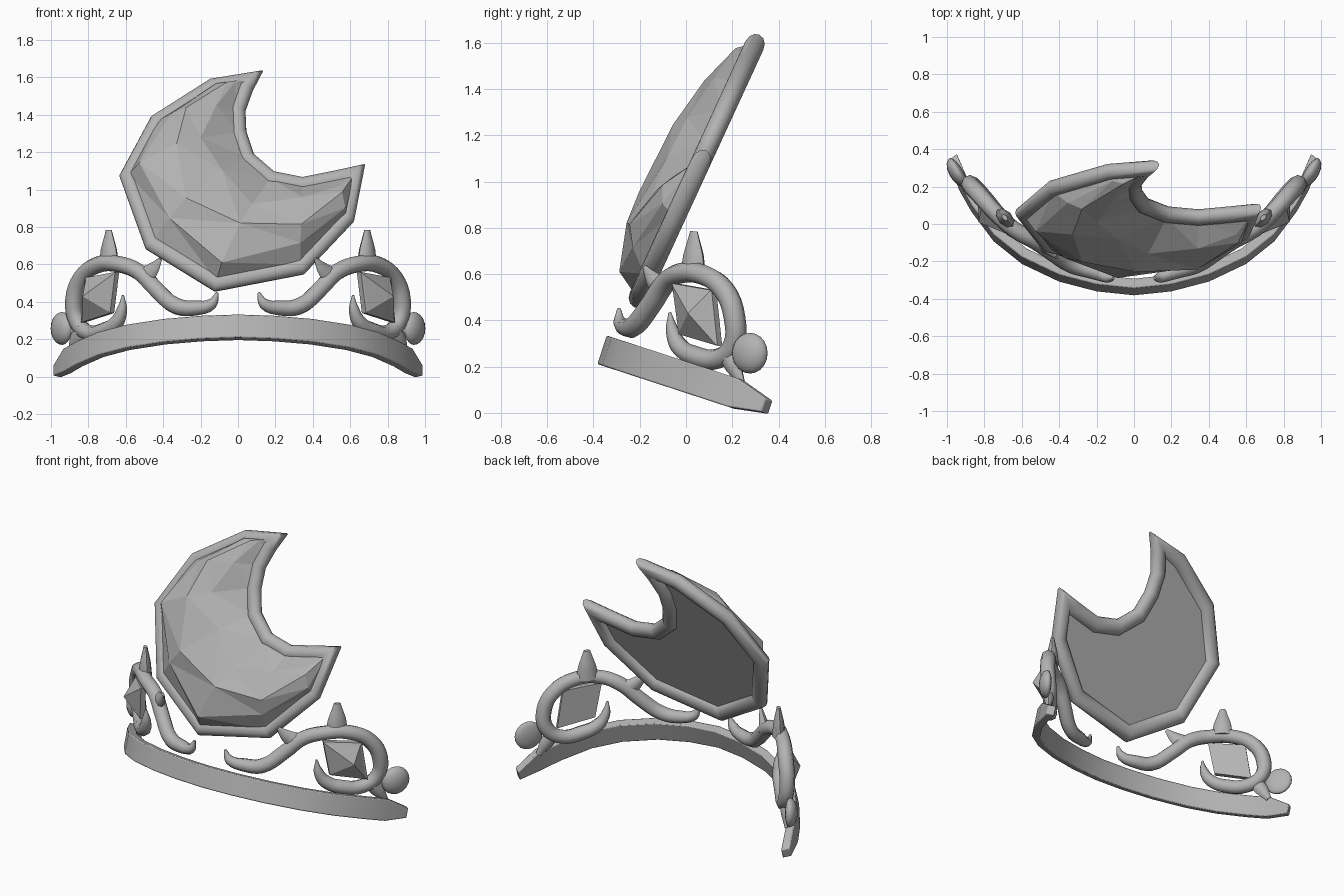
import bpy, bmesh, math
from mathutils import Vector

cube = bpy.data.objects.get("Cube")
if cube:
    bpy.data.objects.remove(cube, do_unlink=True)

GREY = (0.45, 0.45, 0.45, 1)
mat = bpy.data.materials.new("plain grey")
mat.use_nodes = True
mat.diffuse_color = GREY
for node in mat.node_tree.nodes:
    if node.type == 'BSDF_PRINCIPLED':
        node.inputs["Base Color"].default_value = GREY


def select(obj):
    bpy.ops.object.select_all(action='DESELECT')
    obj.select_set(True)
    bpy.context.view_layer.objects.active = obj


def finish(name, bm, smooth=None):
    bmesh.ops.recalc_face_normals(bm, faces=bm.faces)
    mesh = bpy.data.meshes.new(name)
    bm.to_mesh(mesh)
    bm.free()
    mesh.materials.append(mat)
    obj = bpy.data.objects.new(name, mesh)
    bpy.context.collection.objects.link(obj)
    if smooth:
        select(obj)
        bpy.ops.object.shade_smooth_by_angle(angle=math.radians(smooth))
    return obj


def grid_faces(bm, rows, close_u=False, close_v=False):
    n, m = len(rows), len(rows[0])
    for i in range(n if close_u else n - 1):
        for j in range(m if close_v else m - 1):
            a, b = rows[i], rows[(i + 1) % n]
            k = (j + 1) % m
            bm.faces.new((a[j], b[j], b[k], a[k]))


def mirror_x(obj):
    mod = obj.modifiers.new("mirror", 'MIRROR')
    mod.use_mirror_merge = False
    mod.use_axis[0] = True
    return obj


# Tilted head band, narrowing at both ends
half = [(0, -.383), (.2, -.362), (.4, -.31), (.6, -.215), (.75, -.095),
        (.87, .065), (.935, .18), (.988, .325)]
arc = [(-x, y) for x, y in half[:0:-1]] + half
lean = Vector((0, .31, .95))
bm = bmesh.new()
rows = []
for x, y in arc:
    end = abs(x) > .97
    low = Vector((x, y, .21 - .327 * (y + .38) + (.026 if end else 0)))
    inward = (Vector((0, 1.1 if end else .85, 0))
              - Vector((x, y, 0))).normalized() * .052
    inward.z = -.327 * inward.y
    up = lean * (.06 if end else .13)
    rows.append([bm.verts.new(p) for p in
                 (low, low + up, low + up + inward, low + inward)])
grid_faces(bm, rows, close_v=True)
bm.faces.new(rows[0])
bm.faces.new(rows[-1])
band = finish("head_band", bm)
bev = band.modifiers.new("soft edges", 'BEVEL')
bev.width = .006
bev.segments = 2
select(band)
bpy.ops.object.shade_smooth_by_angle(angle=math.radians(35))

# Directions along and away from the side ornaments
side = Vector((.68, .73, 0))
out = Vector((.73, -.68, 0))


# Tapered scrolls and thorns, drawn as round curves
def tapered(name, pts, flat=1):
    cu = bpy.data.curves.new(name, 'CURVE')
    cu.dimensions = '3D'
    cu.bevel_depth = 1
    cu.bevel_resolution = 2
    cu.resolution_u = 4
    cu.use_fill_caps = True
    sp = cu.splines.new('BEZIER')
    sp.bezier_points.add(len(pts) - 1)
    for bp, (x, y, z, r) in zip(sp.bezier_points, pts):
        bp.co = (x, y, z)
        bp.radius = r
        bp.handle_left_type = bp.handle_right_type = 'AUTO'
    obj = bpy.data.objects.new(name, cu)
    bpy.context.collection.objects.link(obj)
    cu.materials.append(mat)
    select(obj)
    bpy.ops.object.convert(target='MESH')
    obj = bpy.context.view_layer.objects.active
    # thin the part towards the plane it lies in
    base = Vector(pts[0][:3])
    for v in obj.data.vertices:
        v.co -= out * (v.co - base).dot(out) * (1 - flat)
    bpy.ops.object.shade_smooth_by_angle(angle=math.radians(50))
    return mirror_x(obj)


tapered("scroll", [
    (.11, -.29, .45, .008), (.14, -.285, .39, .03), (.22, -.255, .368, .04),
    (.33, -.22, .378, .046), (.44, -.15, .47, .046), (.53, -.09, .56, .046),
    (.64, -.03, .602, .044), (.75, .07, .598, .045), (.835, .165, .53, .047),
    (.877, .21, .41, .047), (.86, .205, .295, .045), (.80, .14, .235, .044),
    (.72, .04, .245, .045), (.65, -.03, .29, .04), (.62, -.06, .36, .028),
    (.615, -.07, .435, .006)])
tapered("tall_thorn", [(.69, .03, .60, .068), (.69, .033, .68, .055),
                       (.69, .035, .785, .02)], .6)
tapered("small_thorn", [(.50, -.10, .53, .062), (.45, -.14, .575, .04),
                        (.41, -.175, .63, .012)], .6)
tapered("lower_thorn", [(.83, .17, .27, .05), (.865, .205, .2, .042),
                        (.895, .24, .13, .018)], .7)

# Side gem: square plate with a pyramid on its outer face
centre = Vector((.735, .03, .43))
corners = [(-.12, .13), (.115, .1), (.15, -.14), (-.08, -.09)]


def square(bm, depth, size):
    return [bm.verts.new(centre + side * a * size + out * depth
                         + Vector((0, 0, b * size))) for a, b in corners]


bm = bmesh.new()
rows = [square(bm, -.025, 1), square(bm, .005, 1), square(bm, .012, .9)]
grid_faces(bm, rows, close_v=True)
bm.faces.new(rows[0])
tip = bm.verts.new(centre + out * .085 + side * .05)
for k in range(4):
    bm.faces.new((rows[2][k], rows[2][(k + 1) % 4], tip))
mirror_x(finish("side_gem", bm))

# Domed bead at each end, nearly flat on its inner side
bm = bmesh.new()
bmesh.ops.create_uvsphere(bm, u_segments=16, v_segments=10, radius=.088)
normal = Vector((.85, -.53, 0)).normalized()
for v in bm.verts:
    d = v.co.dot(normal)
    v.co -= normal * d * (.45 if d > 0 else .7)
    v.co += Vector((.94, .277, .258))
mirror_x(finish("end_bead", bm, 60))

# Crescent: two chains of points joining the two horns
horn_a, horn_b = Vector((.135, 1.635)), Vector((.68, 1.135))
outer = [(-.15, 1.59), (-.465, 1.39), (-.635, 1.075), (-.495, .685),
         (-.125, .457), (.355, .55), (.62, .83)]
inner = [(.08, 1.53), (.04, 1.42), (.045, 1.31), (.085, 1.19),
         (.195, 1.095), (.345, 1.065), (.52, 1.1)]
outline = ([horn_a] + [Vector(p) for p in outer] + [horn_b]
           + [Vector(p) for p in inner[::-1]])


def inset(poly, d):
    result = []
    for i, p in enumerate(poly):
        a = (p - poly[i - 1]).normalized()
        b = (poly[(i + 1) % len(poly)] - p).normalized()
        na, nb = Vector((-a.y, a.x)), Vector((-b.y, b.x))
        m = (na + nb).normalized()
        result.append(p + m * d * min(1 / max(m.dot(na), .1), 1.9))
    return result


def place(p, w):
    # leaning plane of the crescent; w is the distance towards the front
    return Vector((p.x, .085 + .46 * (p.y - 1.13) - .909 * w, p.y + .418 * w))


# Rounded rim, with a wider slope towards the back plate
bm = bmesh.new()
R, SIDES = .043, 12
rows = []
for k in range(SIDES):
    t = math.tau * k / SIDES
    c = math.cos(t)
    wide = .095 - R if k >= SIDES / 2 and c < 0 else R
    ring = inset(outline, R - c * wide)
    rows.append([bm.verts.new(place(p, R * math.sin(t))) for p in ring])
grid_faces(bm, rows, close_u=True, close_v=True)
finish("crescent_rim", bm, 40)

# Faceted crescent stone
edge = inset(outline, .045)
n = len(outer)
chain_out, chain_in = edge[1:n + 1], edge[:n + 1:-1]
height = [.05, .115, .16, .172, .165, .15, .09]
profile = [(0, 0), (.14, .62), (.4, .98), (.7, .7), (1, 0)]
bm = bmesh.new()
rows = []
for i in range(n):
    row = []
    for j, (t, h) in enumerate(profile):
        # stagger the middle points so that the facets look cut
        s = t + (.04 * (-1) ** (i + j) if 0 < j < 4 else 0)
        p = chain_out[i].lerp(chain_in[i], s)
        row.append(bm.verts.new(place(p, .02 + h * height[i])))
    rows.append(row)
grid_faces(bm, rows)
for tip, row in ((edge[0], rows[0]), (edge[n + 1], rows[-1])):
    v = bm.verts.new(place(tip, .02))
    for a, b in zip(row, row[1:]):
        bm.faces.new((v, a, b))
bmesh.ops.triangulate(bm, faces=bm.faces[:], quad_method='SHORT_EDGE')
finish("crescent_stone", bm)

# Flat back plate, facing away from the stone
bm = bmesh.new()
bm.faces.new([bm.verts.new(place(p, -.005)) for p in edge])
bmesh.ops.triangulate(bm, faces=bm.faces[:])
back = finish("crescent_back", bm)
if back.data.polygons[0].normal.y < 0:
    back.data.flip_normals()
